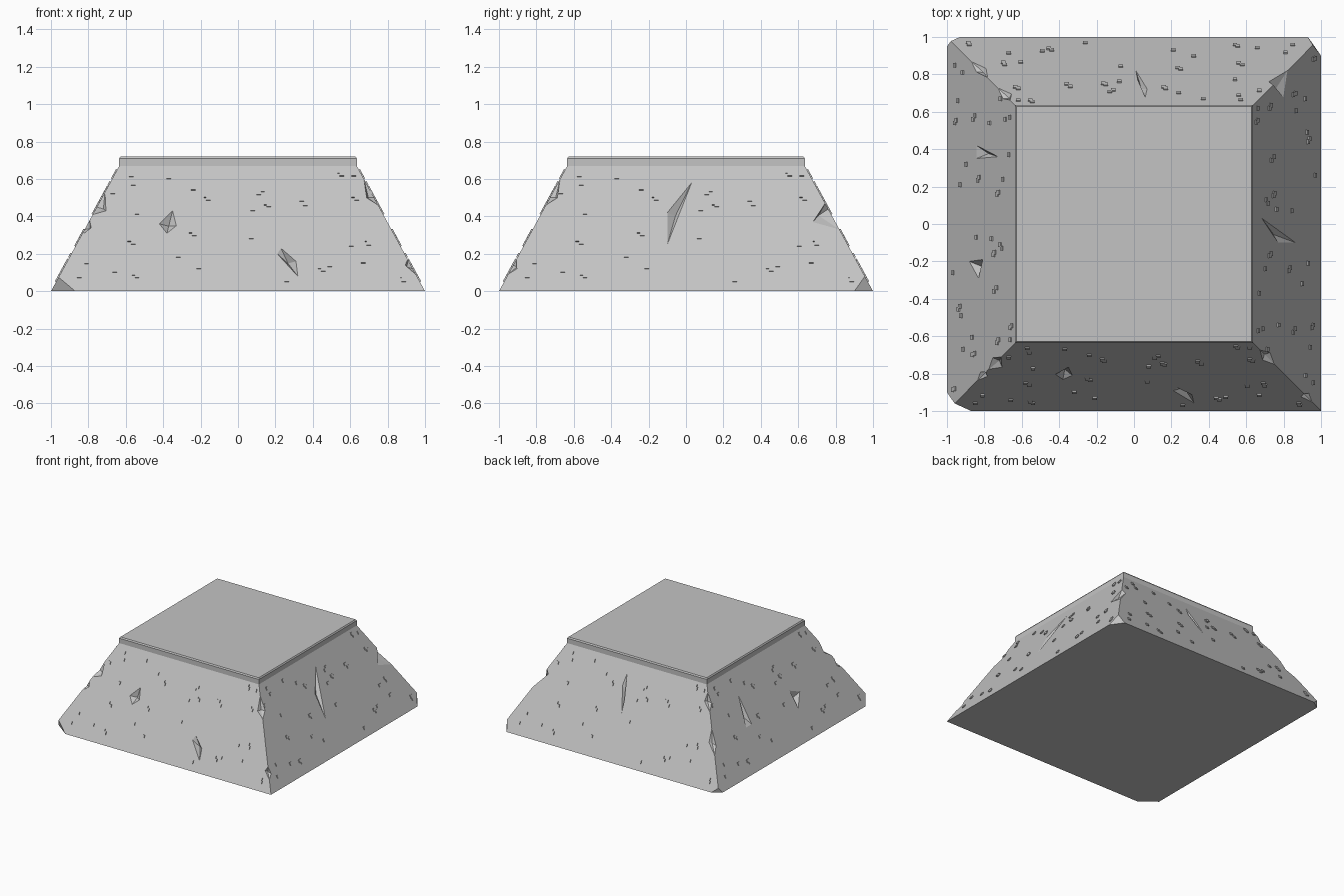
import bpy
import bmesh
from mathutils import Matrix, Vector
from math import pi

default_cube = bpy.data.objects.get("Cube")
if default_cube:
    bpy.data.objects.remove(default_cube, do_unlink=True)

concrete = bpy.data.materials.new("concrete_grey")
concrete.use_nodes = True
concrete.diffuse_color = (0.55, 0.55, 0.55, 1)
bsdf = next(n for n in concrete.node_tree.nodes if n.type == 'BSDF_PRINCIPLED')
bsdf.inputs["Base Color"].default_value = (0.55, 0.55, 0.55, 1)
bsdf.inputs["Roughness"].default_value = 0.9

SHOULDER_Z, TOP_HALF = 0.67, 0.635
SLOPE = (1 - TOP_HALF) / SHOULDER_Z
FRONT, RIGHT, BACK, LEFT = range(4)


def half_width(z):
    return 1 - SLOPE * z


def turn(side):
    return Matrix.Rotation(side * pi / 2, 4, 'Z')


def on_side(side, u, z):
    """Point on a sloping side, u measured along that side."""
    return turn(side) @ Vector((u, -half_width(z), z))


def make_object(name, bm):
    bmesh.ops.recalc_face_normals(bm, faces=bm.faces)
    mesh = bpy.data.meshes.new(name)
    bm.to_mesh(mesh)
    bm.free()
    mesh.materials.append(concrete)
    obj = bpy.data.objects.new(name, mesh)
    bpy.context.scene.collection.objects.link(obj)
    return obj


# Tapered block with a short upright collar and a fine bevelled rim
def build_block():
    bm = bmesh.new()
    profile = [(1, 0), (TOP_HALF, SHOULDER_Z), (TOP_HALF, 0.71), (0.628, 0.72)]
    rings = []
    for half, z in profile:
        corners = [(-half, -half, z), (half, -half, z), (half, half, z), (-half, half, z)]
        rings.append([bm.verts.new(c) for c in corners])
    for lower, upper in zip(rings, rings[1:]):
        for i in range(4):
            j = (i + 1) % 4
            bm.faces.new((lower[i], lower[j], upper[j], upper[i]))
    bm.faces.new(rings[0][::-1])
    bm.faces.new(rings[-1])

    # Broken foot corners, each sliced by one plane
    # corner signs, distance cut along x, along y, height of the break
    for sx, sy, cut_x, cut_y, high in [(-1, -1, 0.13, 0.10, 0.075),
                                       (-1, 1, 0.07, 0.05, 0.04),
                                       (1, 1, 0.07, 0.10, 0.08)]:
        a = Vector((sx * (1 - cut_x), sy, 0))
        b = Vector((sx, sy * (1 - cut_y), 0))
        h = half_width(high)
        c = Vector((sx * h, sy * h, high))
        normal = (b - a).cross(c - a)
        if normal.dot(Vector((sx, sy, 0))) < 0:
            normal.negate()
        geom = bm.verts[:] + bm.edges[:] + bm.faces[:]
        bmesh.ops.bisect_plane(bm, geom=geom, plane_co=a, plane_no=normal, clear_outer=True)
        open_edges = [e for e in bm.edges if e.is_boundary]
        bmesh.ops.holes_fill(bm, edges=open_edges, sides=0)
    return make_object("concrete_block", bm)


def carve(target, outline, deep):
    """Cut a pointed hollow whose mouth follows the outline."""
    bm = bmesh.new()
    bm.verts.new(deep)
    for point in outline:
        bm.verts.new(deep + (point - deep) * 1.5)
    bmesh.ops.convex_hull(bm, input=bm.verts)
    cutter = make_object("chip_cutter", bm)
    cutter.hide_render = True
    mod = target.modifiers.new("chip", 'BOOLEAN')
    mod.operation = 'DIFFERENCE'
    mod.solver = 'EXACT'
    mod.object = cutter
    bpy.context.view_layer.objects.active = target
    bpy.ops.object.modifier_apply(modifier=mod.name)
    bpy.data.objects.remove(cutter, do_unlink=True)


block = build_block()

# Gouges in the middle of the sides: side, depth, outline
gouges = [
    (FRONT, 0.03, [(-0.42, 0.36), (-0.35, 0.43), (-0.33, 0.35), (-0.38, 0.31)]),
    (FRONT, 0.04, [(0.21, 0.20), (0.23, 0.23), (0.31, 0.16), (0.32, 0.08)]),
    (RIGHT, 0.03, [(-0.10, 0.25), (-0.10, 0.42), (0.03, 0.58)]),
    (BACK, 0.03, [(-0.01, 0.33), (-0.02, 0.42), (-0.06, 0.59), (-0.07, 0.51)]),
    (LEFT, 0.03, [(-0.42, 0.29), (-0.36, 0.50), (-0.35, 0.29)]),
    (LEFT, 0.03, [(0.20, 0.22), (0.19, 0.35), (0.29, 0.31)]),
]
for side, depth, outline in gouges:
    points = [on_side(side, u, z) for u, z in outline]
    inward = turn(side) @ Vector((0, 1, -SLOPE)).normalized()
    carve(block, points, sum(points, Vector()) / len(points) + inward * depth)

# Chips on the sloping corners: first side, low z, high z,
# then width and height of the break on each of the two sides
corner_chips = [
    (FRONT, 0.46, 0.60, 0.04, 0.50, 0.04, 0.50),
    (FRONT, 0.09, 0.17, 0.03, 0.14, 0.03, 0.12),
    (RIGHT, 0.33, 0.47, 0.12, 0.37, 0.04, 0.44),
    (BACK, 0.24, 0.40, 0.04, 0.31, 0.03, 0.29),
    (BACK, 0.50, 0.62, 0.04, 0.56, 0.03, 0.55),
    (LEFT, 0.41, 0.53, 0.04, 0.45, 0.06, 0.43),
    (LEFT, 0.30, 0.38, 0.03, 0.33, 0.03, 0.34),
]
for side, low, high, width_a, z_a, width_b, z_b in corner_chips:
    a = on_side(side, half_width(z_a) - width_a, z_a)
    b = on_side((side + 1) % 4, width_b - half_width(z_b), z_b)
    ends = [on_side(side, half_width(z), z) for z in (low, high)]
    inward = turn(side) @ Vector((-1, 1, 0)).normalized()
    carve(block, [a, b] + ends, (a + b) / 2 + inward * 0.015)

# Small square grains standing slightly proud, repeated on all four sides
grains = [
    (-.57, .62), (-.56, .575), (-.67, .53), (-.37, .61), (-.24, .55), (-.17, .51),
    (-.16, .495), (-.54, .42), (-.58, .275), (-.56, .26), (-.25, .32), (-.235, .305),
    (-.32, .19), (-.21, .13), (-.81, .155), (-.85, .08), (-.66, .11), (-.555, .095),
    (-.54, .08), (.13, .54), (.11, .525), (.15, .47), (.165, .46), (.08, .44),
    (.07, .29), (.34, .49), (.36, .465), (.545, .64), (.555, .625), (.62, .625),
    (.62, .51), (.635, .495), (.605, .25), (.69, .275), (.70, .255), (.44, .13),
    (.455, .115), (.49, .14), (.67, .16), (.26, .06), (.88, .08), (.885, .06),
]
bm = bmesh.new()
tilt = Vector((0, -1, SLOPE)).to_track_quat('Z', 'Y').to_matrix().to_4x4()
for side in range(4):
    for u, z in grains:
        place = Matrix.Translation(on_side(side, u, z)) @ turn(side) @ tilt
        bmesh.ops.create_cube(bm, size=1, matrix=place @ Matrix.Diagonal((0.024, 0.024, 0.014, 1)))
make_object("surface_grains", bm)
